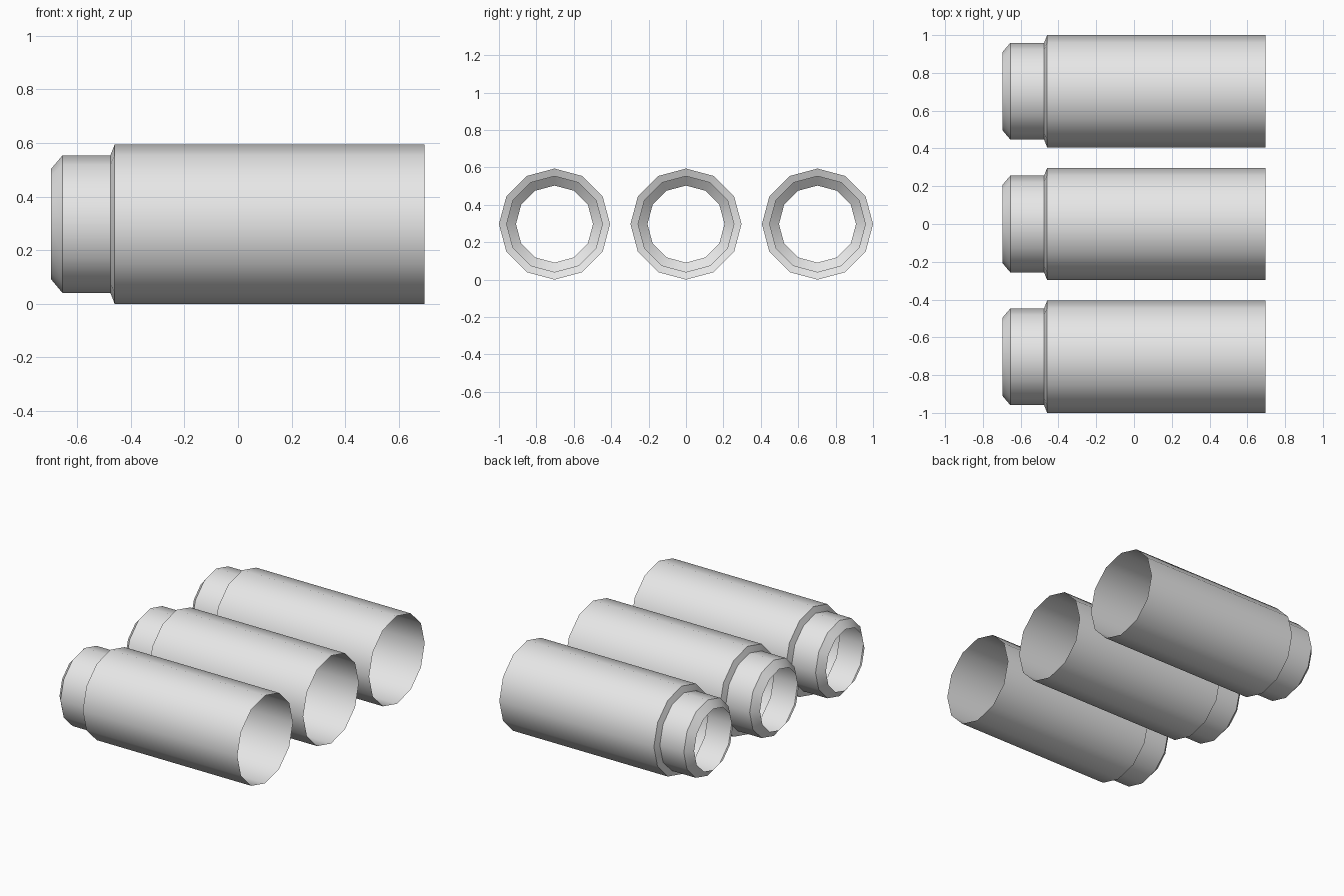
import bpy
import bmesh
from math import cos, sin, pi, radians

cube = bpy.data.objects.get("Cube")
if cube:
    bpy.data.objects.remove(cube, do_unlink=True)

SIDES = 12
RADIUS = 0.297
SPACING = 0.703

# Tube outline: (x, radius) from the narrow mouth to the wide open end
PROFILE = [(-0.697, 0.206), (-0.655, 0.256), (-0.476, 0.256),
           (-0.46, RADIUS), (0.695, RADIUS)]

grey = bpy.data.materials.new("light grey")
grey.use_nodes = True
colour = (0.8, 0.8, 0.8, 1)
grey.diffuse_color = colour
grey.node_tree.nodes["Principled BSDF"].inputs["Base Color"].default_value = colour


def make_tube(name, y):
    """Open thin-walled tube along x, resting on the ground."""
    bm = bmesh.new()
    rings = []
    for x, r in PROFILE:
        angles = [2 * pi * i / SIDES for i in range(SIDES)]
        rings.append([bm.verts.new((x, r * cos(a), r * sin(a))) for a in angles])
    for a, b in zip(rings, rings[1:]):
        for i in range(SIDES):
            j = (i + 1) % SIDES
            bm.faces.new((a[i], a[j], b[j], b[i]))
    # Point every face away from the tube's axis
    bm.normal_update()
    for f in bm.faces:
        c = f.calc_center_median()
        if f.normal.y * c.y + f.normal.z * c.z < 0:
            f.normal_flip()
    mesh = bpy.data.meshes.new(name)
    bm.to_mesh(mesh)
    bm.free()
    mesh.materials.append(grey)
    obj = bpy.data.objects.new(name, mesh)
    obj.location = (0, y, RADIUS)
    bpy.context.collection.objects.link(obj)
    # Smooth around the barrel, crisp at the shoulder and lip
    bpy.ops.object.select_all(action="DESELECT")
    obj.select_set(True)
    bpy.context.view_layer.objects.active = obj
    bpy.ops.object.shade_smooth_by_angle(angle=radians(40))


for name, row in (("front_tube", -1), ("middle_tube", 0), ("back_tube", 1)):
    make_tube(name, row * SPACING)
